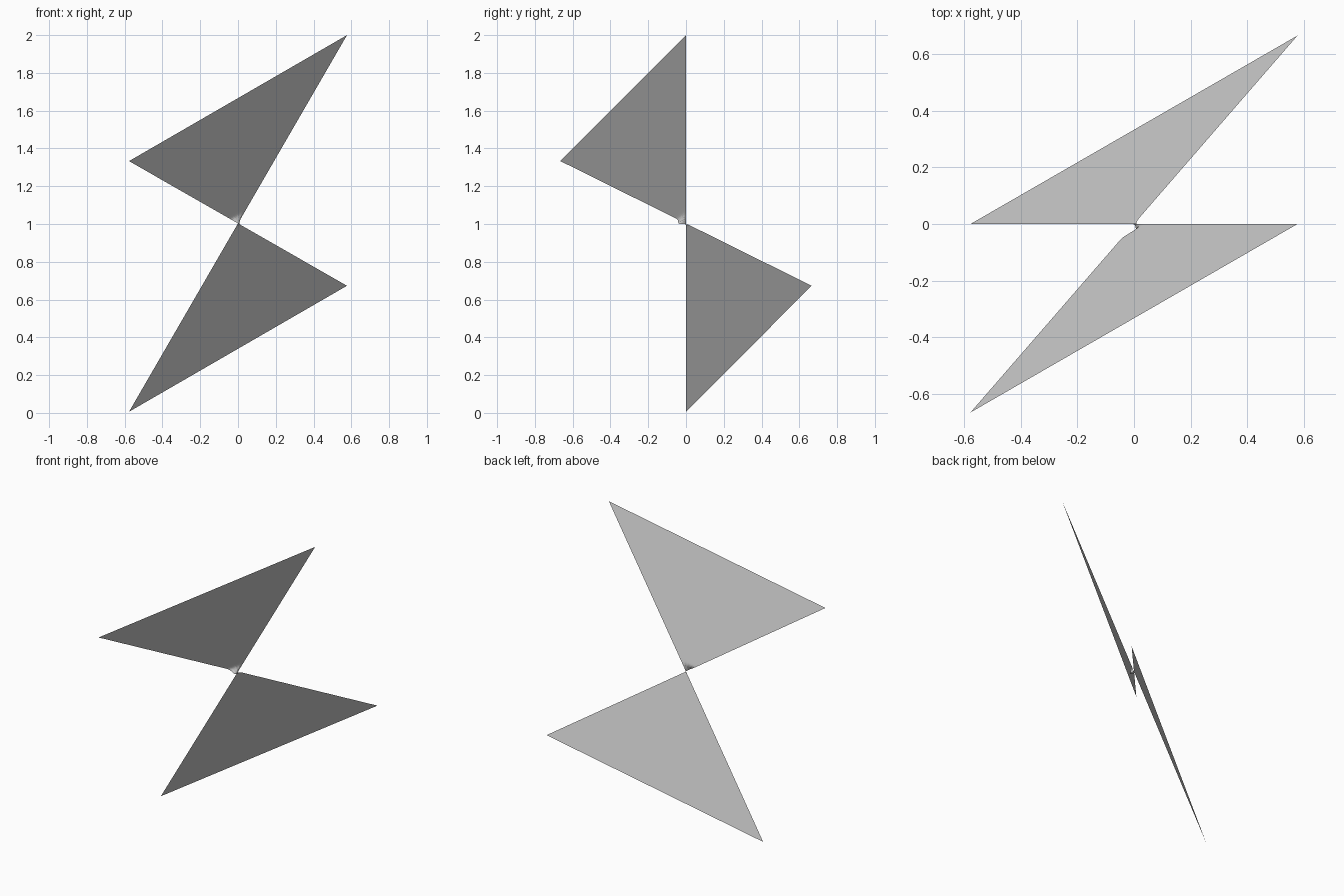
import bpy, bmesh, math
from mathutils import Vector

if "Cube" in bpy.data.objects:
    bpy.data.objects.remove(bpy.data.objects["Cube"])

# Twisted strip: two flat right triangles joined by a tight half twist at the centre
centre = Vector((0, 0, 1.003))
rail_a = Vector((0.577, 0, 0.997))
rail_b = Vector((-0.577, -0.665, 0.33))
normal = rail_a.cross(rail_b).normalized()
steps = [-1, -0.5, -0.15] + [i * 0.01 for i in range(-7, 11)] + [0.15, 0.5, 1]

bm = bmesh.new()
rows = []
for t in steps:
    a = centre + rail_a * t
    b = centre + rail_b * t
    # small bulge where the strip turns over
    b += normal * 0.03 * math.exp(-((t - 0.025) / 0.025) ** 2)
    rows.append([bm.verts.new(a.lerp(b, k / 4)) for k in range(5)])
for r0, r1 in zip(rows, rows[1:]):
    for k in range(4):
        bm.faces.new((r0[k], r0[k + 1], r1[k + 1], r1[k]))
bmesh.ops.remove_doubles(bm, verts=bm.verts, dist=1e-5)

mesh = bpy.data.meshes.new("twisted_strip")
bm.to_mesh(mesh)
bm.free()
strip = bpy.data.objects.new("twisted_strip", mesh)
bpy.context.collection.objects.link(strip)
